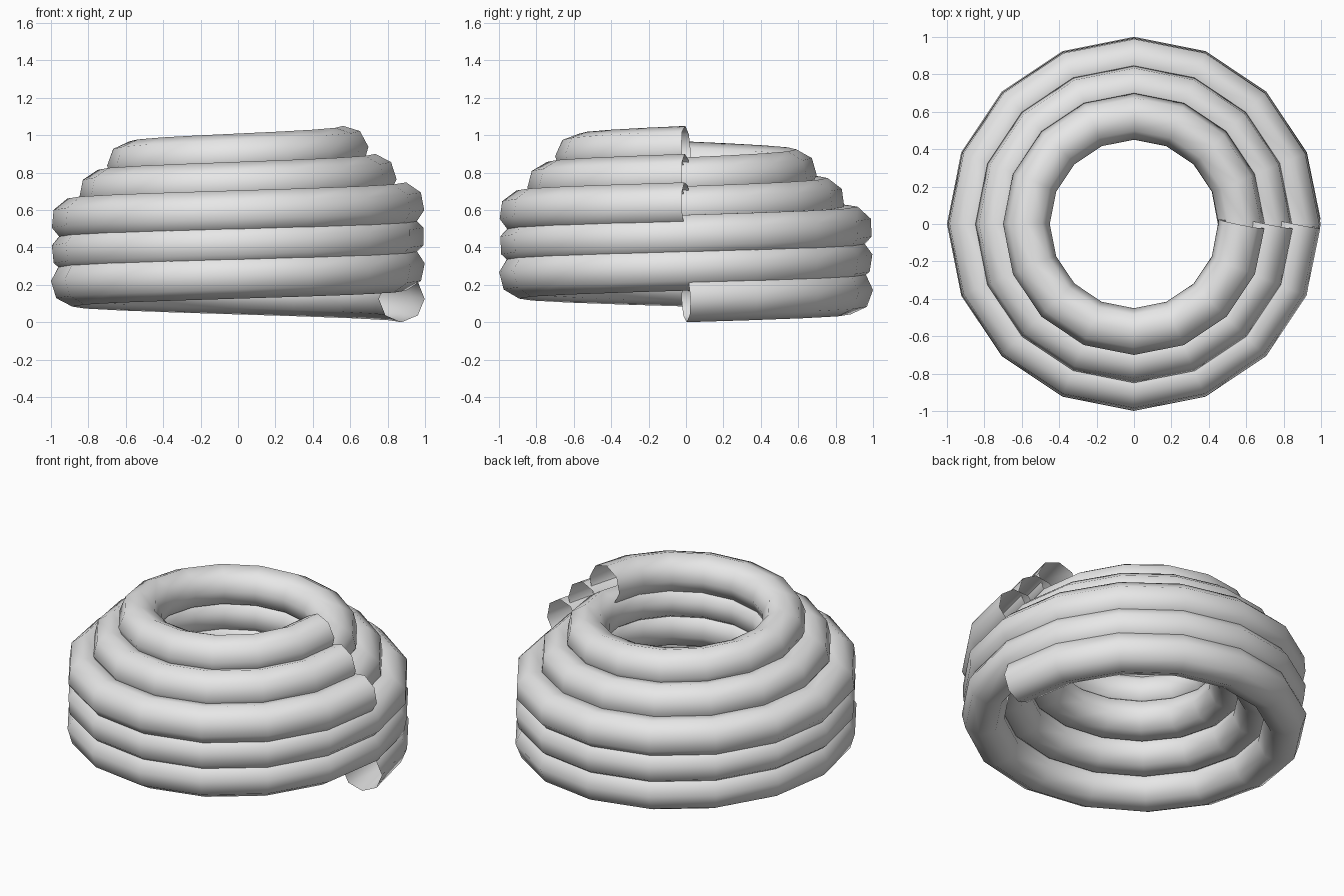
import bpy
from math import cos, sin, tau

cube = bpy.data.objects.get("Cube")
if cube:
    bpy.data.objects.remove(cube, do_unlink=True)

# Single grey material
grey = bpy.data.materials.new("light_grey")
grey.use_nodes = True
colour = (0.8, 0.8, 0.8, 1)
grey.diffuse_color = colour
grey.node_tree.nodes["Principled BSDF"].inputs["Base Color"].default_value = colour

TUBE = 0.125      # tube radius
TURNS = 3
STEPS = 16        # straight segments per turn
PITCH = 0.5 / TURNS
NEST = 0.15       # each coil is this much narrower and higher than the last


def coil(name, radius, base):
    """Open eight-sided tube swept along a rising helix."""
    curve = bpy.data.curves.new(name, "CURVE")
    curve.dimensions = "3D"
    curve.twist_mode = "MINIMUM"
    curve.bevel_depth = TUBE
    curve.bevel_resolution = 2
    count = TURNS * STEPS + 1
    spline = curve.splines.new("POLY")
    spline.points.add(count - 1)
    spline.use_smooth = True
    for i, point in enumerate(spline.points):
        a = tau * i / STEPS
        point.co = (radius * cos(a), radius * sin(a), base + PITCH * i / STEPS, 1)
    curve.materials.append(grey)

    # Turn the swept curve into a mesh
    obj = bpy.data.objects.new(name, curve)
    bpy.context.collection.objects.link(obj)
    bpy.context.view_layer.update()
    graph = bpy.context.evaluated_depsgraph_get()
    mesh = bpy.data.meshes.new_from_object(obj.evaluated_get(graph))
    bpy.data.objects.remove(obj, do_unlink=True)
    mesh.shade_smooth()
    if not mesh.materials:
        mesh.materials.append(grey)
    bpy.context.collection.objects.link(bpy.data.objects.new(name, mesh))


# Three nested coils, stepping inward and upward
for k, name in enumerate(("outer_coil", "middle_coil", "inner_coil")):
    coil(name, 1 - TUBE - NEST * k, TUBE + NEST * k)
